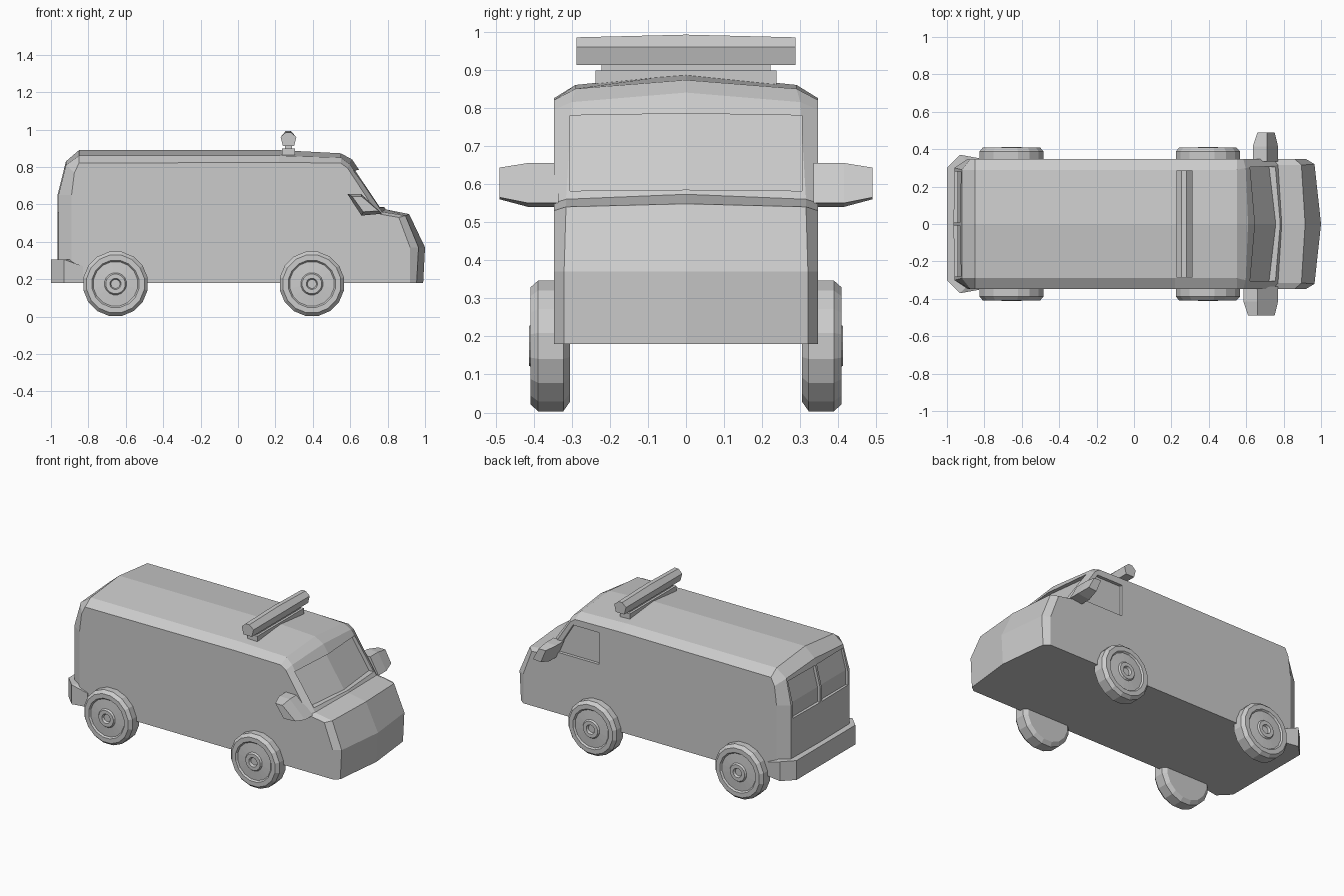
import bpy, bmesh, math

if "Cube" in bpy.data.objects:
    bpy.data.objects.remove(bpy.data.objects["Cube"])


def loft(name, rings):
    """Skin closed rings of (x, y, z) points and cap both ends."""
    bm = bmesh.new()
    vs = [[bm.verts.new(p) for p in ring] for ring in rings]
    n = len(rings[0])
    for a, b in zip(vs, vs[1:]):
        for i in range(n):
            j = (i + 1) % n
            bm.faces.new((a[i], a[j], b[j], b[i]))
    bm.faces.new(vs[0])
    bm.faces.new(vs[-1])
    bmesh.ops.recalc_face_normals(bm, faces=bm.faces)
    me = bpy.data.meshes.new(name)
    bm.to_mesh(me)
    bm.free()
    ob = bpy.data.objects.new(name, me)
    bpy.context.collection.objects.link(ob)
    return ob


def flip(ring):
    return [(x, -y, z) for x, y, z in ring]


def at(y, profile):
    return [(x, y, z) for x, z in profile]


def prism(name, y0, y1, profile):
    return loft(name, [at(y0, profile), at(y1, profile)])


def carve(target, cutter):
    cutter.hide_render = True
    mod = target.modifiers.new("recess", 'BOOLEAN')
    mod.operation, mod.solver, mod.object = 'DIFFERENCE', 'EXACT', cutter
    bpy.context.view_layer.objects.active = target
    bpy.ops.object.modifier_apply(modifier=mod.name)
    bpy.data.objects.remove(cutter)


# Van body: lengthwise profiles at centre, shoulder and side
centre = at(0, [(-.965, .18), (-.965, .65), (-.92, .83), (-.85, .89), (.22, .89), (.55, .873),
                (.61, .84), (.79, .573), (.915, .548), (1.0, .37), (.99, .18)])
shoulder = [(-.96, .30, .18), (-.96, .30, .65), (-.92, .29, .81), (-.85, .29, .86),
            (.22, .29, .86), (.55, .29, .85), (.597, .30, .815), (.77, .315, .56),
            (.895, .315, .54), (.965, .32, .37), (.955, .32, .18)]
side = at(.347, [(-.89, .18), (-.89, .65), (-.875, .77), (-.85, .82), (.22, .825), (.55, .82),
                 (.585, .795), (.745, .55), (.86, .53), (.92, .37), (.92, .18)])
body = loft("van_body", [side, shoulder, centre, flip(shoulder), flip(side)])

# Recessed windscreen
edge = at(.305, [(.592, .78), (.722, .582), (1.1, .582), (1.1, .78)])
mid = at(0, [(.624, .785), (.758, .585), (1.1, .585), (1.1, .785)])
carve(body, loft("windscreen_cutter", [edge, mid, flip(edge)]))

# Recessed pair of rear windows
rear = [(-1.1, .56), (-.945, .56), (-.945, .655), (-.91, .79), (-1.1, .79)]
for s in (-1, 1):
    carve(body, prism("rear_window_cutter", s * .008, s * .28, rear))

# Recessed cab window, one side only
carve(body, prism("cab_window_cutter", .327, .45,
                  [(.38, .575), (.69, .575), (.565, .78), (.38, .78)]))

# Wraparound rear bumper
tip = [(-.83, .352, .18), (-.83, .352, .27), (-.83, .33, .27), (-.83, .33, .18)]
corner = [(-.93, .37, .18), (-.93, .37, .305), (-.89, .33, .305), (-.89, .33, .18)]
back = [(-1, .30, .18), (-1, .30, .305), (-.93, .29, .305), (-.93, .29, .18)]
loft("rear_bumper", [tip, corner, back, flip(back), flip(corner), flip(tip)])

# Roof light bar on its plinth
bar = [(.24, .912), (.3, .912), (.312, .96), (.282, .985), (.255, .985), (.228, .96)]
peak = [(x, z + .007 if z > .97 else z) for x, z in bar]
loft("light_bar", [at(-.287, bar), at(0, peak), at(.287, bar)])
prism("light_bar_plinth", -.237, .237, [(.235, .85), (.305, .85), (.305, .898), (.235, .898)])
prism("light_bar_neck", -.222, .222, [(.25, .89), (.29, .89), (.29, .92), (.25, .92)])

# Side mirrors, slanted and tapering outward
for label, s, dx in (("right", -1, -.05), ("left", 1, 0)):
    inner = [(.635 + dx, .655), (.71 + dx, .655), (.77, .55), (.685 + dx / 2, .54)]
    outer = [(.66 + dx, .643), (.71 + dx, .643), (.752, .565), (.695 + dx / 2, .56)]
    loft(label + "_mirror", [at(s * .335, inner), at(s * .415, inner), at(s * .49, outer)])

# Wheels: tyre, dished rim and hub as one turned profile
turned = [(.15, .305), (.175, .322), (.175, .388), (.157, .408), (.128, .408), (.12, .398),
          (.06, .402), (.053, .412), (.03, .412), (.024, .398)]
SIDES = 16
for end, cx in (("rear", -.655), ("front", .395)):
    for label, s in (("right", -1), ("left", 1)):
        rings = [[(cx + r * math.cos(2 * math.pi * (i + .5) / SIDES), s * y,
                   .175 + r * math.sin(2 * math.pi * (i + .5) / SIDES))
                  for i in range(SIDES)] for r, y in turned]
        loft(f"{end}_{label}_wheel", rings)
